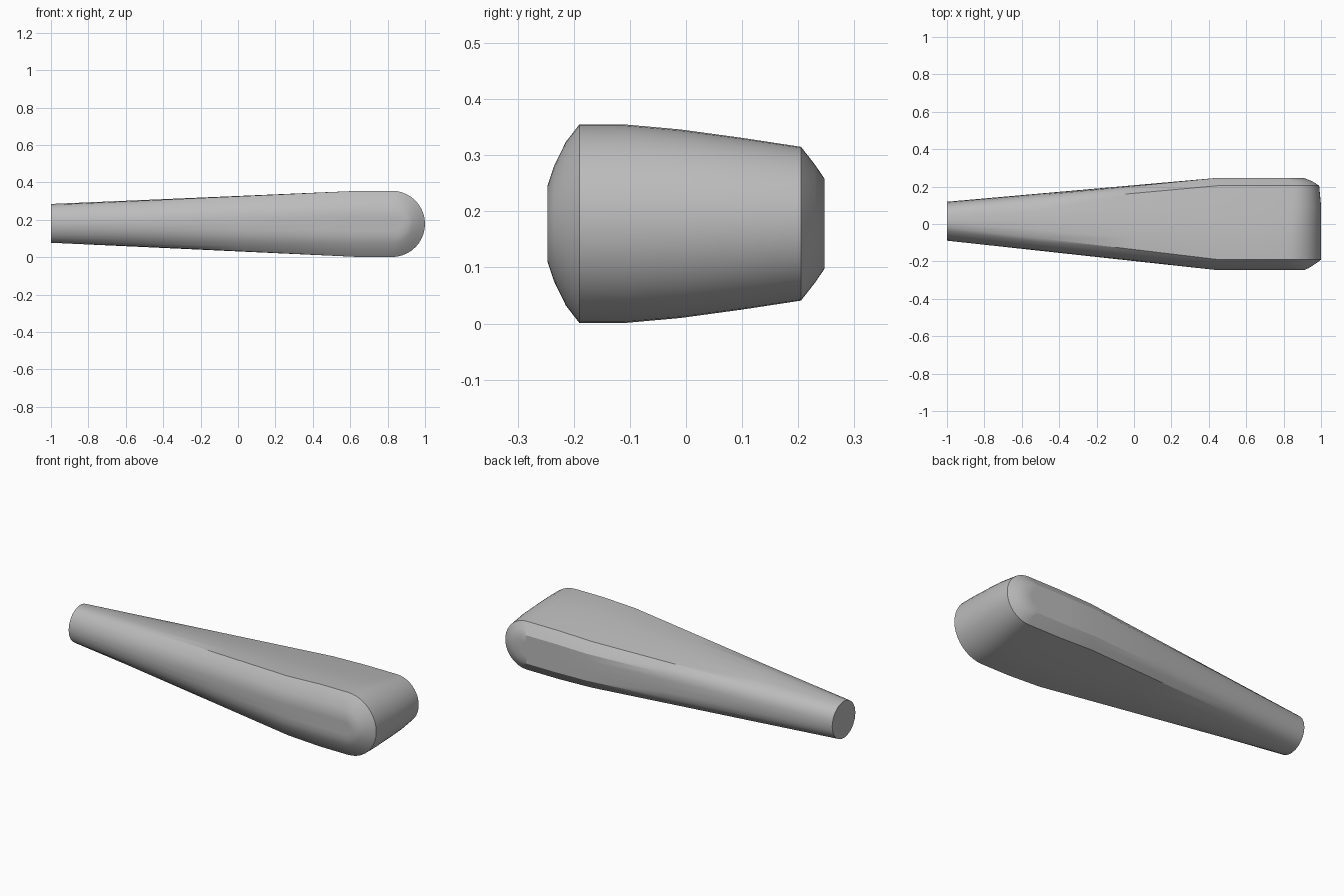
import bpy, bmesh
from math import sin, cos, pi, radians

cube = bpy.data.objects.get("Cube")
if cube:
    bpy.data.objects.remove(cube, do_unlink=True)

MID_Z = 0.178
GRIP_Y, GRIP_Z, GRIP_R = 0.015, 0.181, 0.104
STATIONS = (-1, -0.5, 0, 0.45, 0.65)
ARC = 20

# Layers from front to back: y, half height, tip x at the wide end, and angle on the round end
LAYERS = [
    (-0.247, 0, 0.84, 0), (-0.247, 0.035, 0.875, 18), (-0.247, 0.067, 0.91, 36),
    (-0.235, 0.103, 0.935, 49), (-0.214, 0.146, 0.968, 61), (-0.19, 0.177, 1, 72),
    (-0.11, 0.177, 1, 86), (-0.01, 0.168, 1, 97), (0.1, 0.153, 1, 110),
    (0.205, 0.137, 0.99, 124), (0.23, 0.105, 0.95, 139),
    (0.247, 0.08, 0.905, 151), (0.247, 0.04, 0.865, 165), (0.247, 0, 0.825, 180),
]


def lerp(a, b, t):
    return a + (b - a) * min(1, t)


def outline(bm, y, h, tip, angle):
    """One layer: taper along the top, half circle at the tip, taper back below."""
    a = radians(angle)
    cy, ch = GRIP_Y - GRIP_R * cos(a), GRIP_R * sin(a)
    taper = []
    for x in STATIONS:
        tz = (x + 1) / 1.65
        taper.append((x, lerp(cy, y, (x + 1) / 1.45), lerp(ch, h, tz), lerp(GRIP_Z, MID_Z, tz)))
    pts = [(x, py, zc + hh) for x, py, hh, zc in taper]
    for i in range(ARC + 1):
        b = pi * i / ARC
        pts.append((tip - h + h * sin(b), y, MID_Z + h * cos(b)))
    pts += [(x, py, zc - hh) for x, py, hh, zc in reversed(taper)]
    return [bm.verts.new(p) for p in pts]


# Tapered handle skin
bm = bmesh.new()
loops = [outline(bm, *layer) for layer in LAYERS]
for p, q in zip(loops, loops[1:]):
    for i in range(len(p) - 1):
        bm.faces.new((p[i], p[i + 1], q[i + 1], q[i]))

# Flat cap on the round end
bm.faces.new([l[0] for l in loops] + [l[-1] for l in reversed(loops)])
bmesh.ops.remove_doubles(bm, verts=bm.verts, dist=0.0005)
bmesh.ops.recalc_face_normals(bm, faces=bm.faces)

mesh = bpy.data.meshes.new("handle")
bm.to_mesh(mesh)
bm.free()
handle = bpy.data.objects.new("handle", mesh)
bpy.context.collection.objects.link(handle)

# Plain grey material
grey = bpy.data.materials.new("grey")
grey.use_nodes = True
grey.diffuse_color = (0.5, 0.5, 0.5, 1)
grey.node_tree.nodes["Principled BSDF"].inputs["Base Color"].default_value = (0.5, 0.5, 0.5, 1)
mesh.materials.append(grey)

bpy.ops.object.select_all(action="DESELECT")
handle.select_set(True)
bpy.context.view_layer.objects.active = handle
bpy.ops.object.shade_smooth_by_angle(angle=radians(30))
